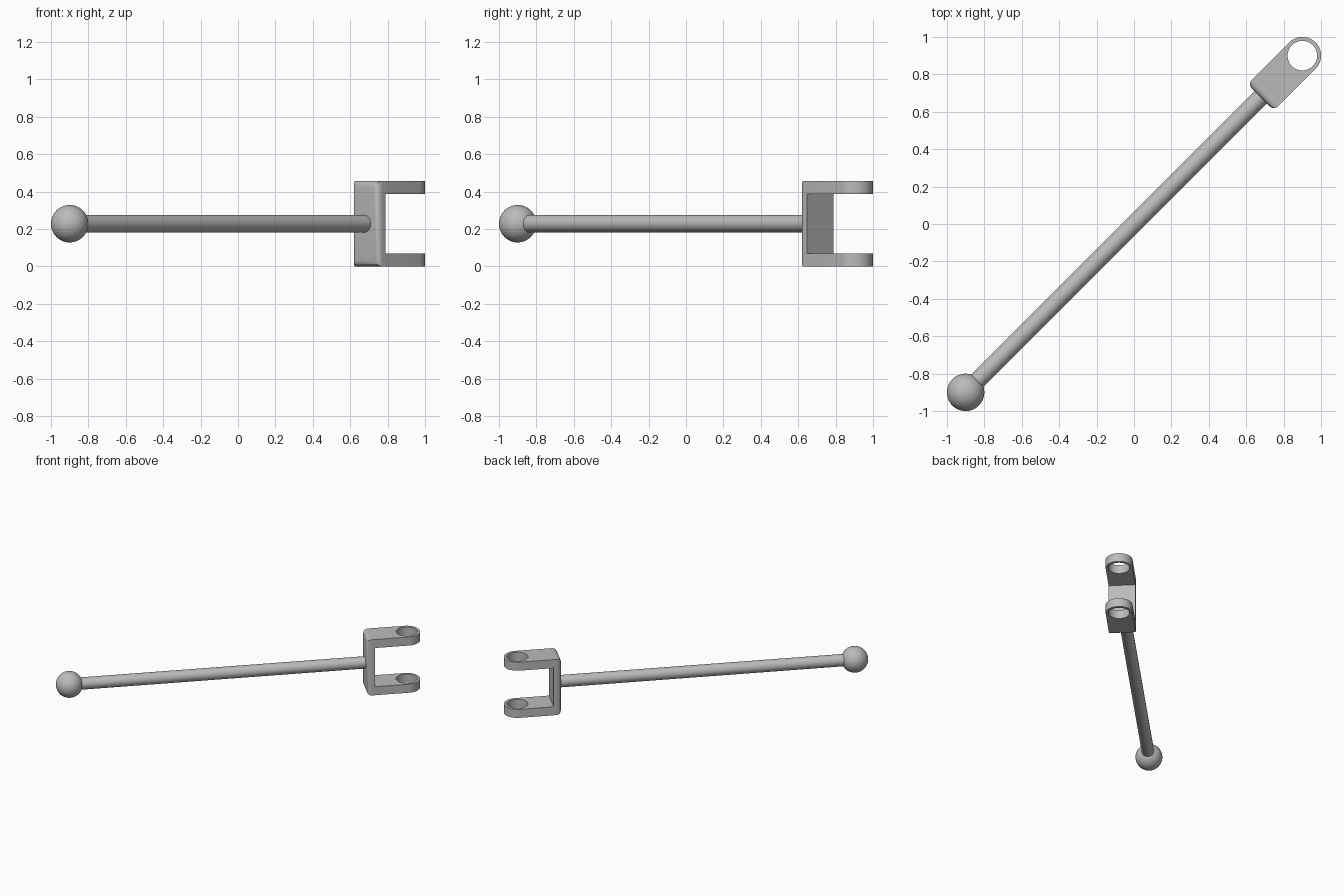
import bpy
import bmesh
from math import pi, sin, cos, radians
from mathutils import Matrix, Vector

cube = bpy.data.objects.get("Cube")
if cube:
    bpy.data.objects.remove(cube)

# Sizes; every part is built along local x, then turned onto the diagonal
MID = 0.2285           # height of the rod axis
HEIGHT = 2 * MID       # fork height
END = 1.273            # distance from the centre to ball and eye centres
BACK, WALL = 0.957, 1.016
RADIUS = 0.1
ARM = 0.07

steel = bpy.data.materials.new("grey steel")
steel.use_nodes = True
steel.diffuse_color = (0.5, 0.5, 0.5, 1)
steel.node_tree.nodes["Principled BSDF"].inputs["Base Color"].default_value = (0.5, 0.5, 0.5, 1)


def make_object(name, bm):
    bmesh.ops.recalc_face_normals(bm, faces=bm.faces)
    mesh = bpy.data.meshes.new(name)
    bm.to_mesh(mesh)
    bm.free()
    mesh.materials.append(steel)
    obj = bpy.data.objects.new(name, mesh)
    bpy.context.collection.objects.link(obj)
    obj.rotation_euler.z = radians(45)
    return obj


def activate(obj):
    bpy.ops.object.select_all(action="DESELECT")
    obj.select_set(True)
    bpy.context.view_layer.objects.active = obj


def smooth(obj):
    activate(obj)
    bpy.ops.object.shade_smooth_by_angle(angle=radians(35))


def cut(obj, cutter):
    cutter.hide_render = True
    mod = obj.modifiers.new("cut", "BOOLEAN")
    mod.operation, mod.solver, mod.object = "DIFFERENCE", "EXACT", cutter
    activate(obj)
    bpy.ops.object.modifier_apply(modifier=mod.name)
    bpy.data.objects.remove(cutter)


def cylinder(name, radius, depth, matrix):
    bm = bmesh.new()
    bmesh.ops.create_cone(bm, cap_ends=True, segments=48, radius1=radius,
                          radius2=radius, depth=depth, matrix=matrix)
    return make_object(name, bm)


# Ball end
bm = bmesh.new()
bmesh.ops.create_uvsphere(bm, u_segments=48, v_segments=24, radius=RADIUS,
                          matrix=Matrix.Translation((-END, 0, MID)))
smooth(make_object("ball_end", bm))

# Rod from inside the ball into the fork's back wall
start, stop = -END + 0.02, BACK + 0.02
smooth(cylinder("rod", 0.046, stop - start,
                Matrix.Translation(((start + stop) / 2, 0, MID)) @ Matrix.Rotation(pi / 2, 4, "Y")))

# Fork: round-nosed block with softened back edges
bm = bmesh.new()
outline = [(BACK, RADIUS), (BACK, -RADIUS)]
for i in range(33):
    a = -pi / 2 + pi * i / 32
    outline.append((END + RADIUS * cos(a), RADIUS * sin(a)))
base = bm.faces.new([bm.verts.new((x, y, 0)) for x, y in outline])
raised = bmesh.ops.extrude_face_region(bm, geom=[base])["geom"]
bmesh.ops.translate(bm, vec=Vector((0, 0, HEIGHT)),
                    verts=[v for v in raised if isinstance(v, bmesh.types.BMVert)])
bmesh.ops.recalc_face_normals(bm, faces=bm.faces)
back_edges = [e for e in bm.edges if all(v.co.x < BACK + 0.001 for v in e.verts)]
bmesh.ops.bevel(bm, geom=back_edges, offset=0.034, offset_type="OFFSET",
                segments=6, profile=0.5, affect="EDGES")
fork = make_object("fork", bm)

# Slot between the two arms
bm = bmesh.new()
bmesh.ops.create_cube(bm, size=1, matrix=Matrix.Translation((WALL + 0.25, 0, MID))
                      @ Matrix.Diagonal((0.5, 0.5, HEIGHT - 2 * ARM, 1)))
cut(fork, make_object("slot_cutter", bm))

# Pin hole through both arms
cut(fork, cylinder("hole_cutter", 0.079, 1, Matrix.Translation((END, 0, MID))))
smooth(fork)
